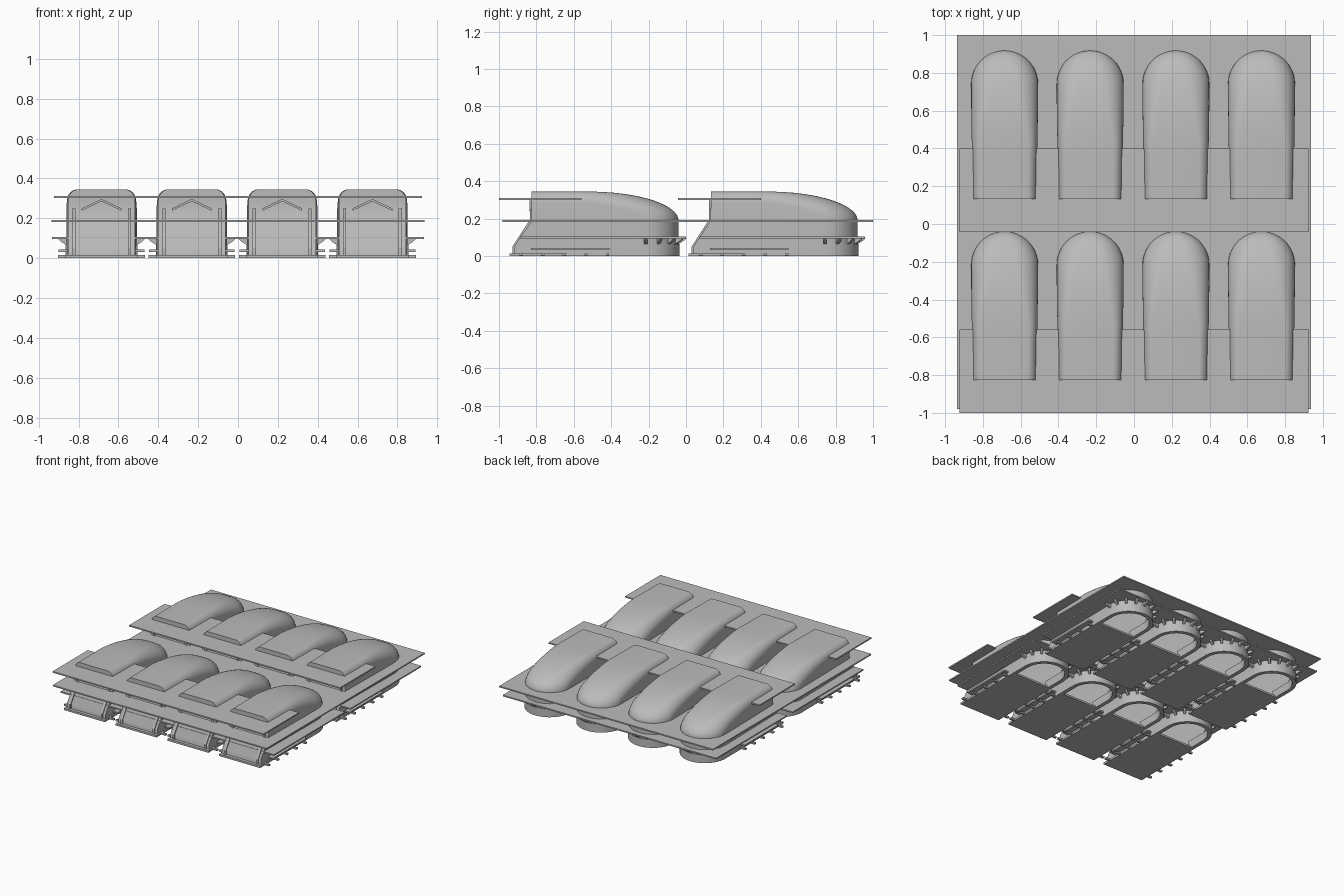
import bpy, bmesh, math
from mathutils import Matrix

if "Cube" in bpy.data.objects:
    bpy.data.objects.remove(bpy.data.objects["Cube"])

CENTERS = [-0.685, -0.232, 0.222, 0.675]
ROWS = [0.0, 0.958]
grey = bpy.data.materials.new("light grey")
grey.diffuse_color = (0.5, 0.5, 0.5, 1)
grey.use_nodes = True
grey.node_tree.nodes["Principled BSDF"].inputs["Base Color"].default_value = grey.diffuse_color


def make(name, bm, smooth=False):
    bmesh.ops.recalc_face_normals(bm, faces=bm.faces)
    me = bpy.data.meshes.new(name)
    bm.to_mesh(me)
    bm.free()
    me.materials.append(grey)
    ob = bpy.data.objects.new(name, me)
    bpy.context.collection.objects.link(ob)
    if smooth:
        bpy.ops.object.select_all(action='DESELECT')
        ob.select_set(True)
        bpy.context.view_layer.objects.active = ob
        bpy.ops.object.shade_smooth_by_angle(angle=math.radians(35))
    return ob


def add_box(bm, x0, x1, y0, y1, z0, z1):
    m = Matrix.Translation(((x0 + x1) / 2, (y0 + y1) / 2, (z0 + z1) / 2))
    m = m @ Matrix.Diagonal((x1 - x0, y1 - y0, z1 - z0, 1))
    bmesh.ops.create_cube(bm, size=1, matrix=m)


def add_prism(bm, low, high):
    a = [bm.verts.new(p) for p in low]
    b = [bm.verts.new(p) for p in high]
    n = len(a)
    bm.faces.new(a)
    bm.faces.new(b[::-1])
    for i in range(n):
        bm.faces.new((a[i], a[(i + 1) % n], b[(i + 1) % n], b[i]))


def section(y, front=False):
    """Rounded-top cross section of a pod at depth y."""
    t = min(1, max(0, (y + 0.52) / 0.48))
    h = 0.19 + 0.155 * math.sqrt(max(0, 1 - t * t))
    w = 0.169 + 0.008 * min(1, (y + 0.825) / 0.5)
    if y > -0.215:
        w *= math.sqrt(max(0, 1 - ((y + 0.215) / 0.175) ** 2))
    w = max(w, 0.004)
    rx = w * (0.3 + 0.55 * t)
    rz = min(0.06 + 0.06 * t, h - 0.188)
    half = [(w, 0), (w, 0.05), (w, 0.187)]
    for k in range(9):
        a = math.pi / 2 * k / 8
        half.append((w - rx + rx * math.cos(a), h - rz + rz * math.sin(a)))
    pts = half + [(-x, z) for x, z in reversed(half)]
    lean = lambda z: -0.095 * min(1, max(0, (0.19 - z) / 0.14)) if front else 0
    return [(x, y + lean(z), z) for x, z in pts]


def add_pod(bm, cx, oy, closed):
    ys = [-0.825, -0.72, -0.62, -0.52, -0.45, -0.38, -0.32, -0.265]
    ys += [-0.215 + 0.175 * math.sin(math.pi / 2 * k / 12) for k in range(13)]
    rings = []
    for i, y in enumerate(ys):
        rings.append([bm.verts.new((x + cx, py + oy, z)) for x, py, z in section(y, i == 0)])
    n = len(rings[0])
    for a, b in zip(rings, rings[1:]):
        for i in range(n if closed else n - 1):
            j = (i + 1) % n
            bm.faces.new((a[i], a[j], b[j], b[i]))
    for r in (rings[0], rings[-1]):
        for i in range(n // 2 - 1):
            bm.faces.new((r[i], r[i + 1], r[n - 2 - i], r[n - 1 - i]))


# Pod hoods, with a closed copy used to cut the plates
hoods, cut = bmesh.new(), bmesh.new()
for oy in ROWS:
    for cx in CENTERS:
        add_pod(hoods, cx, oy, False)
        add_pod(cut, cx, oy, True)
make("pod_hoods", hoods, True)
cutter = make("pod_cutter", cut)


# Layered roof plates
def plate(name, x, y0, y1, z):
    bm = bmesh.new()
    add_box(bm, -x, x, y0, y1, z - 0.005, z + 0.005)
    ob = make(name, bm)
    mod = ob.modifiers.new("pod_openings", 'BOOLEAN')
    mod.operation, mod.solver, mod.object = 'DIFFERENCE', 'EXACT', cutter
    bpy.context.view_layer.objects.active = ob
    bpy.ops.object.modifier_apply(modifier=mod.name)


plate("middle_plate", 0.937, -0.98, 1.0, 0.187)
for i, oy in enumerate(ROWS):
    plate("upper_plate_%d" % i, 0.925, -1.0 + oy, -0.558 + oy, 0.306)
    plate("lower_plate_%d" % i, 0.935, -0.885 + oy, 0.0 + oy, 0.1)
bpy.data.objects.remove(cutter)

floors, strips, ribs, walls, trim = [bmesh.new() for _ in range(5)]
for oy in ROWS:
    for cx in CENTERS:
        # Floor slab with side studs
        add_box(floors, cx - 0.18, cx + 0.18, oy - 0.945, oy - 0.35, 0, 0.015)
        for s in (-1, 1):
            for k in range(5):
                y = oy - 0.88 + 0.115 * k
                xa, xb = sorted((cx + s * 0.178, cx + s * 0.218))
                add_box(floors, xa, xb, y - 0.009, y + 0.009, 0.002, 0.015)
            # Side rails
            xa, xb = sorted((cx + s * 0.165, cx + s * 0.215))
            add_box(strips, xa, xb, oy - 0.83, oy - 0.41, 0.032, 0.043)
            # Front corner posts following the slope
            x0, x1 = sorted((cx + s * 0.132, cx + s * 0.148))
            prof = [(-0.928, 0.015), (-0.928, 0.05), (-0.835, 0.195), (-0.835, 0.25),
                    (-0.82, 0.25), (-0.82, 0.19), (-0.91, 0.05), (-0.91, 0.015)]
            add_prism(trim, [(x0, oy + y, z) for y, z in prof],
                      [(x1, oy + y, z) for y, z in prof])
            # Gable bars
            bar = [(0, 0.297), (0.1, 0.25), (0.1, 0.238), (0, 0.285)]
            add_prism(trim, [(cx + s * x, oy - 0.836, z) for x, z in bar],
                      [(cx + s * x, oy - 0.82, z) for x, z in bar])
        # Radial ribs below the lower plate
        for k in range(9):
            a = math.pi * k / 8
            c, s = math.cos(a), math.sin(a)
            tri = [(0.168, 0.06), (0.168, 0.097), (0.218, 0.097), (0.205, 0.083)]
            ends = [[(cx + r * c - o * s, oy - 0.215 + r * s + o * c, z) for r, z in tri]
                    for o in (-0.009, 0.009)]
            add_prism(ribs, *ends)
        # Thick curved base wall around the rear opening
        arc = [(math.cos(math.pi * k / 24), math.sin(math.pi * k / 24)) for k in range(25)]
        loops = []
        for r, z in ((0.18, 0), (0.18, 0.065), (0.15, 0.065), (0.15, 0)):
            pts = [(r, -0.385)] + [(r * c, -0.215 + r * s) for c, s in arc] + [(-r, -0.385)]
            loops.append([walls.verts.new((cx + x, oy + y, z)) for x, y in pts])
        for q in range(4):
            a, b = loops[q], loops[(q + 1) % 4]
            for i in range(len(a) - 1):
                walls.faces.new((a[i], a[i + 1], b[i + 1], b[i]))
        for e in (0, -1):
            walls.faces.new([l[e] for l in loops])
make("floor_slabs", floors)
make("side_rails", strips)
make("radial_ribs", ribs)
make("rear_base_walls", walls, True)
make("front_trim", trim)
